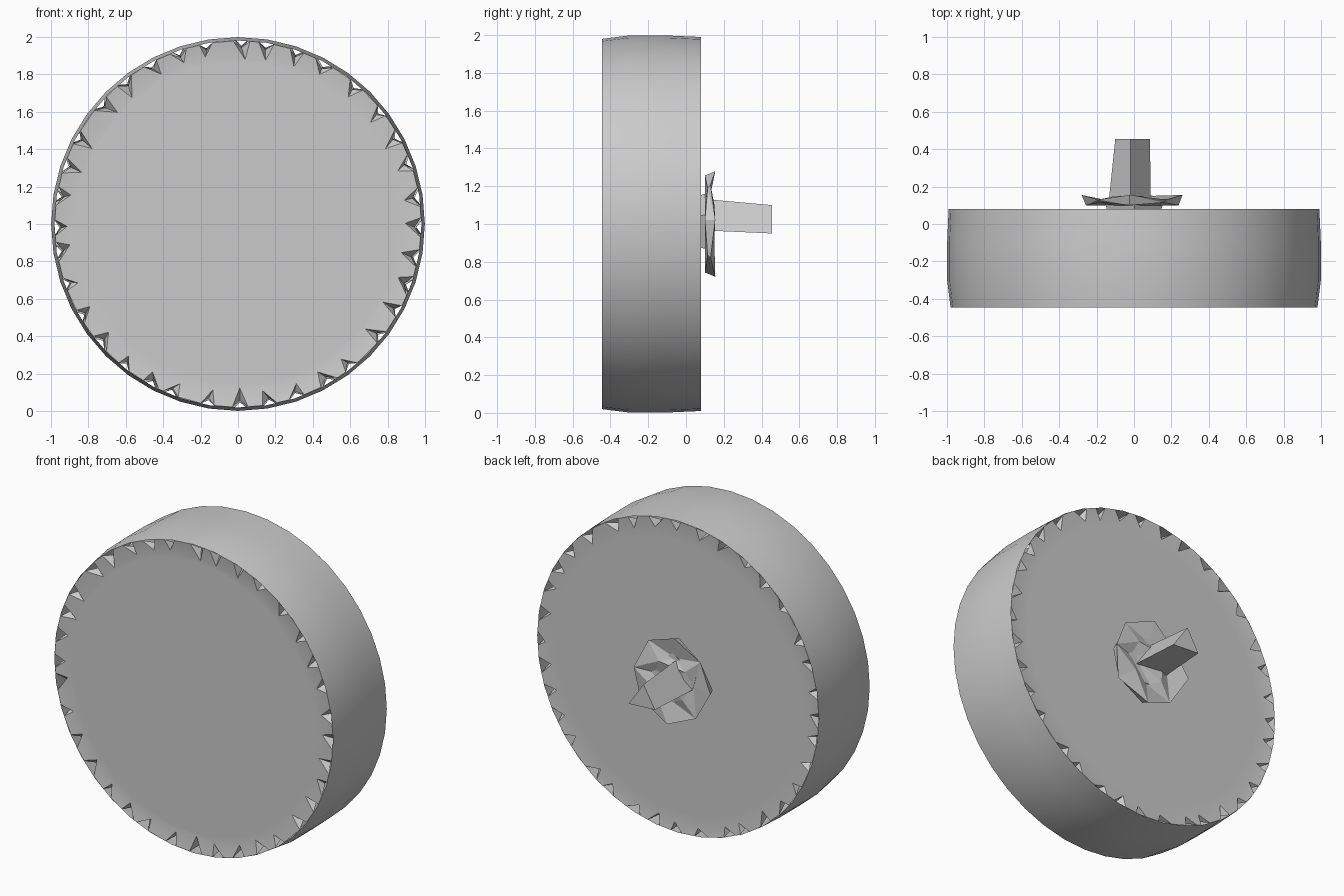
import bpy, bmesh, math, random
from mathutils import Vector

cube = bpy.data.objects.get("Cube")
if cube:
    bpy.data.objects.remove(cube, do_unlink=True)

random.seed(4)
grey = bpy.data.materials.new("plain grey")
grey.use_nodes = True
grey.diffuse_color = (0.6, 0.6, 0.6, 1)
grey.node_tree.nodes["Principled BSDF"].inputs["Base Color"].default_value = (0.6, 0.6, 0.6, 1)


def polar(radius, angle, y):
    return Vector((radius * math.cos(angle), y, 1 + radius * math.sin(angle)))


def finish(name, bm, smooth=None):
    mesh = bpy.data.meshes.new(name)
    bm.to_mesh(mesh)
    bm.free()
    mesh.materials.append(grey)
    obj = bpy.data.objects.new(name, mesh)
    bpy.context.collection.objects.link(obj)
    if smooth:
        bpy.ops.object.select_all(action="DESELECT")
        obj.select_set(True)
        bpy.context.view_layer.objects.active = obj
        bpy.ops.object.shade_smooth_by_angle(angle=math.radians(smooth))
    return obj


def loft(bm, rings, caps=True):
    """Join rings of points with quads and close the ends."""
    loops = [[bm.verts.new(p) for p in ring] for ring in rings]
    n = len(loops[0])
    for a, b in zip(loops, loops[1:]):
        for i in range(n):
            j = (i + 1) % n
            bm.faces.new((a[i], a[j], b[j], b[i]))
    if caps:
        bm.faces.new(loops[0])
        bm.faces.new(loops[-1])
    bmesh.ops.recalc_face_normals(bm, faces=bm.faces)


# Tread: slightly bulged open band
SIDES = 40
bm = bmesh.new()
profile = [(0.98, -0.445), (0.998, -0.3), (0.998, -0.1), (0.99, 0.08)]
loft(bm, [[polar(r, math.tau * i / SIDES, y) for i in range(SIDES)] for r, y in profile], caps=False)
for f in bm.faces:
    c = f.calc_center_median() - Vector((0, 0, 1))
    c.y = 0
    if f.normal.dot(c) < 0:
        f.normal_flip()
finish("tread_band", bm, 40)

# Side walls: flat discs with a torn, notched edge
TEETH = 36
angles = [math.tau * (i + random.uniform(-0.2, 0.2)) / TEETH for i in range(TEETH)]


def side_wall(name, side, y_mid, y_rim, rim, depth):
    bm = bmesh.new()
    new = bm.verts.new
    inner, apex, left, right = [], [], [], []
    for a in angles:
        half = random.uniform(0.035, 0.055)
        notch = rim - depth * random.uniform(0.7, 1.2)
        inner.append(new(polar(0.86, a, y_mid)))
        apex.append(new(polar(notch, a + random.uniform(-0.03, 0.03), y_mid)))
        left.append(new(polar(rim, a - half, y_rim)))
        right.append(new(polar(rim, a + half, y_rim)))
        fold = new(polar(rim - 0.035, a, y_rim - side * 0.05))
        bm.faces.new((left[-1], apex[-1], fold))
        bm.faces.new((apex[-1], right[-1], fold))
    for i in range(TEETH):
        j = (i + 1) % TEETH
        bm.faces.new((inner[i], inner[j], apex[j], apex[i]))
        bm.faces.new((apex[i], apex[j], left[j], right[i]))
    bm.faces.new(inner)
    bm.normal_update()
    for f in bm.faces:
        if f.normal.y * side < 0:
            f.normal_flip()
    finish(name, bm, 20)


side_wall("front_wall", -1, -0.43, -0.443, 0.978, 0.085)
side_wall("back_wall", 1, 0.072, 0.08, 0.988, 0.065)

# Hub stub between the wall and the flange
bm = bmesh.new()
loft(bm, [[polar(r, math.tau * i / 5 + 0.3, y) for i in range(5)] for r, y in ((0.15, 0.07), (0.17, 0.13))])
finish("hub_stub", bm)

# Flange: crumpled faceted plate
bm = bmesh.new()
outline = [(0.26, 5), (0.27, 50), (0.28, 95), (0.25, 140), (0.28, 182), (0.26, 232), (0.28, 275), (0.29, 322)]
rings = []
for shrink, low, high in ((0.55, 0.1, 0.1), (0.92, 0.1, 0.115), (1, 0.155, 0.13), (0.5, 0.125, 0.15)):
    rings.append([polar(r * shrink, math.radians(d), (low, high)[i % 2]) for i, (r, d) in enumerate(outline)])
loft(bm, rings)
bmesh.ops.triangulate(bm, faces=bm.faces)
finish("hub_flange", bm)

# Axle: tapered three-sided shaft
bm = bmesh.new()
base = [(-0.02, 1.13), (0.09, 0.965), (-0.135, 0.97)]
tip = [(-0.02, 1.1), (0.085, 0.95), (-0.1, 0.96)]
loft(bm, [[Vector((x, y, z)) for x, z in pts] for pts, y in ((base, 0.12), (tip, 0.455))])
finish("axle_shaft", bm)
